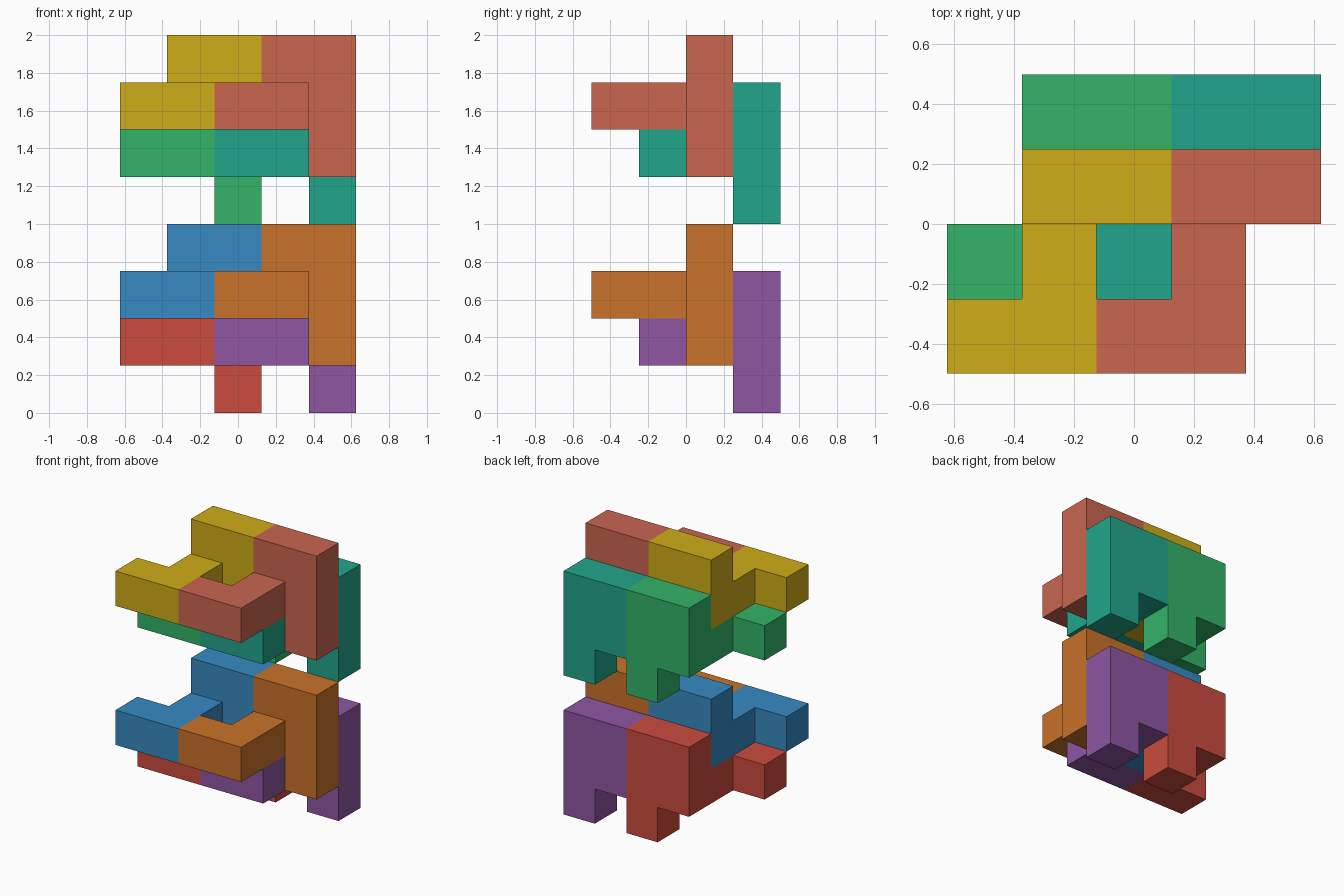
import bpy, bmesh
from mathutils import Vector

if "Cube" in bpy.data.objects:
    bpy.data.objects.remove(bpy.data.objects["Cube"])

U = 0.25  # one cube of the puzzle grid

# One hooked puzzle piece as grid cells: front bar, link, two-column wall
PIECE = {(0, 0, 2), (1, 0, 2), (1, 1, 2),
         (1, 2, 2), (1, 2, 3),
         (2, 2, 1), (2, 2, 2), (2, 2, 3)}


def linear(c):
    c /= 255
    return c / 12.92 if c <= 0.04045 else ((c + 0.055) / 1.055) ** 2.4


def make_piece(name, shift, rgb):
    bm = bmesh.new()
    for cell in PIECE:
        centre = Vector(cell) + Vector(shift) + Vector((-2, -1.5, 0.5))
        for axis in range(3):
            for sign in (-1, 1):
                n = Vector((0, 0, 0))
                n[axis] = sign
                # skip the faces between two cells of the same piece
                if tuple(int(a + b) for a, b in zip(cell, n)) in PIECE:
                    continue
                u = Vector((0, 0, 0))
                u[(axis + 1) % 3] = 1
                v = n.cross(u)
                bm.faces.new([bm.verts.new((centre + (n + u * a + v * b) / 2) * U)
                              for a, b in ((-1, -1), (1, -1), (1, 1), (-1, 1))])
    bmesh.ops.remove_doubles(bm, verts=bm.verts, dist=0.001)
    bmesh.ops.dissolve_limit(bm, angle_limit=0.01, verts=bm.verts, edges=bm.edges)
    bmesh.ops.recalc_face_normals(bm, faces=bm.faces)
    mesh = bpy.data.meshes.new(name)
    bm.to_mesh(mesh)
    bm.free()
    mat = bpy.data.materials.new(name + "_colour")
    mat.diffuse_color = (*[linear(c) for c in rgb], 1)
    mat.use_nodes = True
    mat.node_tree.nodes["Principled BSDF"].inputs["Base Color"].default_value = mat.diffuse_color
    mesh.materials.append(mat)
    bpy.context.collection.objects.link(bpy.data.objects.new(name, mesh))


# Colours per level: back left, back right, front left, front right
COLOURS = [
    [(203, 75, 61), (142, 86, 162), (55, 138, 194), (201, 114, 41)],
    [(51, 180, 105), (34, 166, 139), (207, 172, 24), (201, 102, 79)],
]

# Two stacked levels; the back pair is the front pair moved back and down
for level, colours in zip(("lower", "upper"), COLOURS):
    lift = 4 if level == "upper" else 0
    make_piece(f"{level}_back_left_piece", (0, 1, lift - 1), colours[0])
    make_piece(f"{level}_back_right_piece", (2, 1, lift - 1), colours[1])
    make_piece(f"{level}_front_left_piece", (0, 0, lift), colours[2])
    make_piece(f"{level}_front_right_piece", (2, 0, lift), colours[3])
